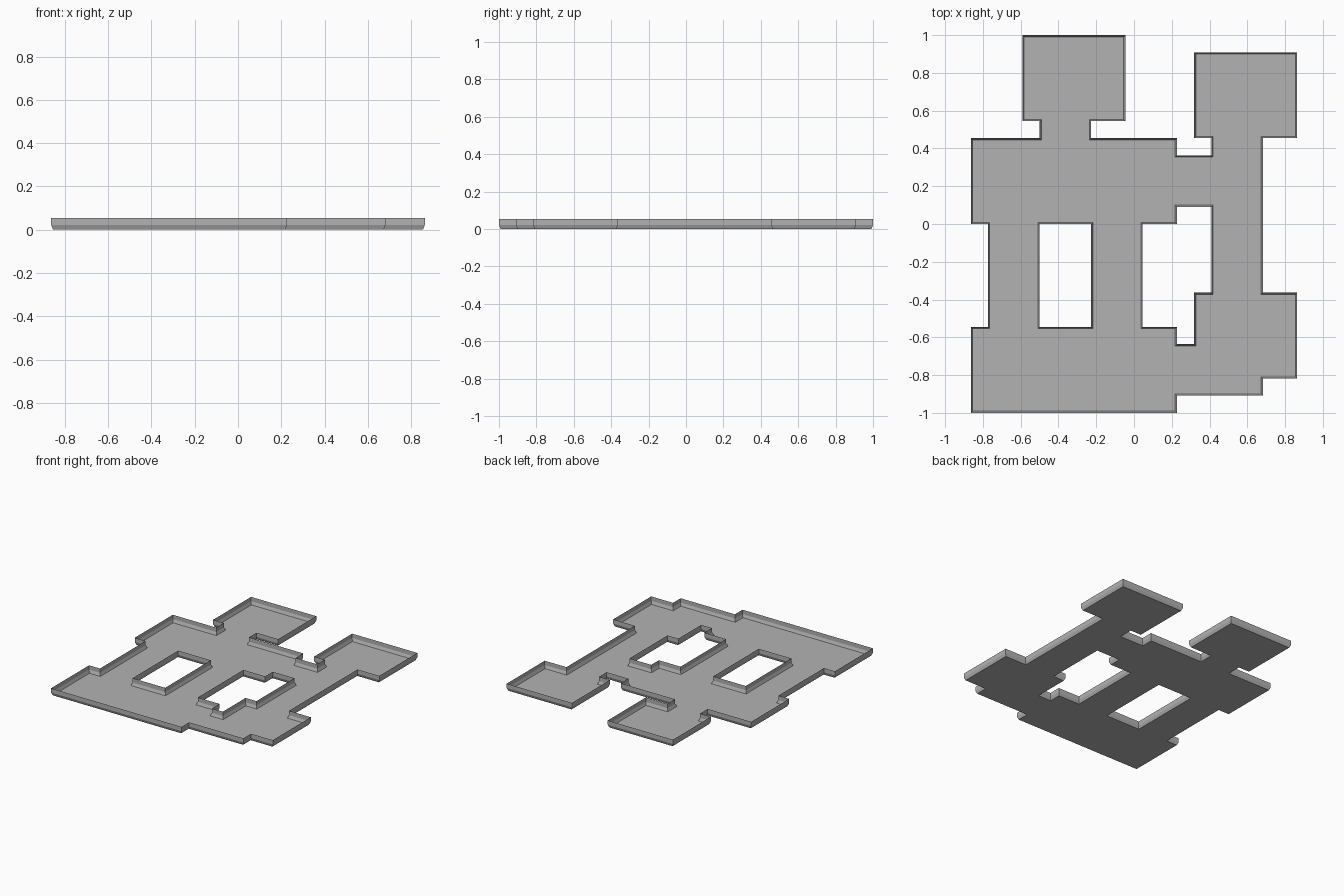
import bpy, bmesh

if "Cube" in bpy.data.objects:
    bpy.data.objects.remove(bpy.data.objects["Cube"])

U = 2 / 22            # floor tile size
NX, NY = 19, 22       # plan size in tiles
WALL, BEND, INSET = 0.0545, 0.022, 0.009

# Rooms and corridors as tile rectangles: x0, x1, y0, y1
ROOMS = [
    (0, 12, 0, 5),      # front left room
    (0, 12, 11, 16),    # middle room
    (3, 9, 17, 22),     # back left room
    (13, 19, 2, 7),     # front right room
    (13, 19, 16, 21),   # back right room
]
CORRIDORS = [
    (1, 4, 5, 11), (7, 10, 5, 11), (4, 7, 16, 17), (14, 17, 7, 16),
    (12, 14, 12, 15), (12, 13, 1, 4), (13, 17, 1, 2),
]
cells = {(i, j) for x0, x1, y0, y1 in ROOMS + CORRIDORS
         for i in range(x0, x1) for j in range(y0, y1)}

stone = bpy.data.materials.new("grey stone")
stone.diffuse_color = (0.45, 0.45, 0.45, 1)
stone.use_nodes = True
stone.node_tree.nodes["Principled BSDF"].inputs["Base Color"].default_value = stone.diffuse_color


def sign(v):
    return (v > 0) - (v < 0)


def inward(i, j):
    """Direction from a grid corner towards the floor around it."""
    near = [(a, b) for a in (-1, 0) for b in (-1, 0) if (i + a, j + b) in cells]
    return (sign(sum(2 * a + 1 for a, b in near)),
            sign(sum(2 * b + 1 for a, b in near)))


bm = bmesh.new()
points = {}


def point(i, j, z, inset):
    key = (i, j, z)
    if key not in points:
        dx, dy = inward(i, j)
        points[key] = bm.verts.new(((i - NX / 2) * U + dx * inset,
                                    (j - NY / 2) * U + dy * inset, z))
    return points[key]


# Floor tiles
for i, j in sorted(cells):
    bm.faces.new([point(a, b, 0, INSET) for a, b in
                  ((i, j), (i + 1, j), (i + 1, j + 1), (i, j + 1))])

# Chamfered foot and upright wall along every open edge
for i, j in sorted(cells):
    for di, dj, p, q in ((0, -1, (0, 0), (1, 0)), (1, 0, (1, 0), (1, 1)),
                         (0, 1, (1, 1), (0, 1)), (-1, 0, (0, 1), (0, 0))):
        if (i + di, j + dj) in cells:
            continue
        a, b = (i + p[0], j + p[1]), (i + q[0], j + q[1])
        for (z0, s0), (z1, s1) in (((0, INSET), (BEND, 0)), ((BEND, 0), (WALL, 0))):
            bm.faces.new([point(*b, z0, s0), point(*a, z0, s0),
                          point(*a, z1, s1), point(*b, z1, s1)])

# Merge flat tiles and straight wall runs
bmesh.ops.dissolve_limit(bm, angle_limit=0.01, verts=bm.verts[:], edges=bm.edges[:])
mesh = bpy.data.meshes.new("floor_plan_tray")
bm.to_mesh(mesh)
bm.free()
mesh.materials.append(stone)
tray = bpy.data.objects.new("floor_plan_tray", mesh)
bpy.context.collection.objects.link(tray)
